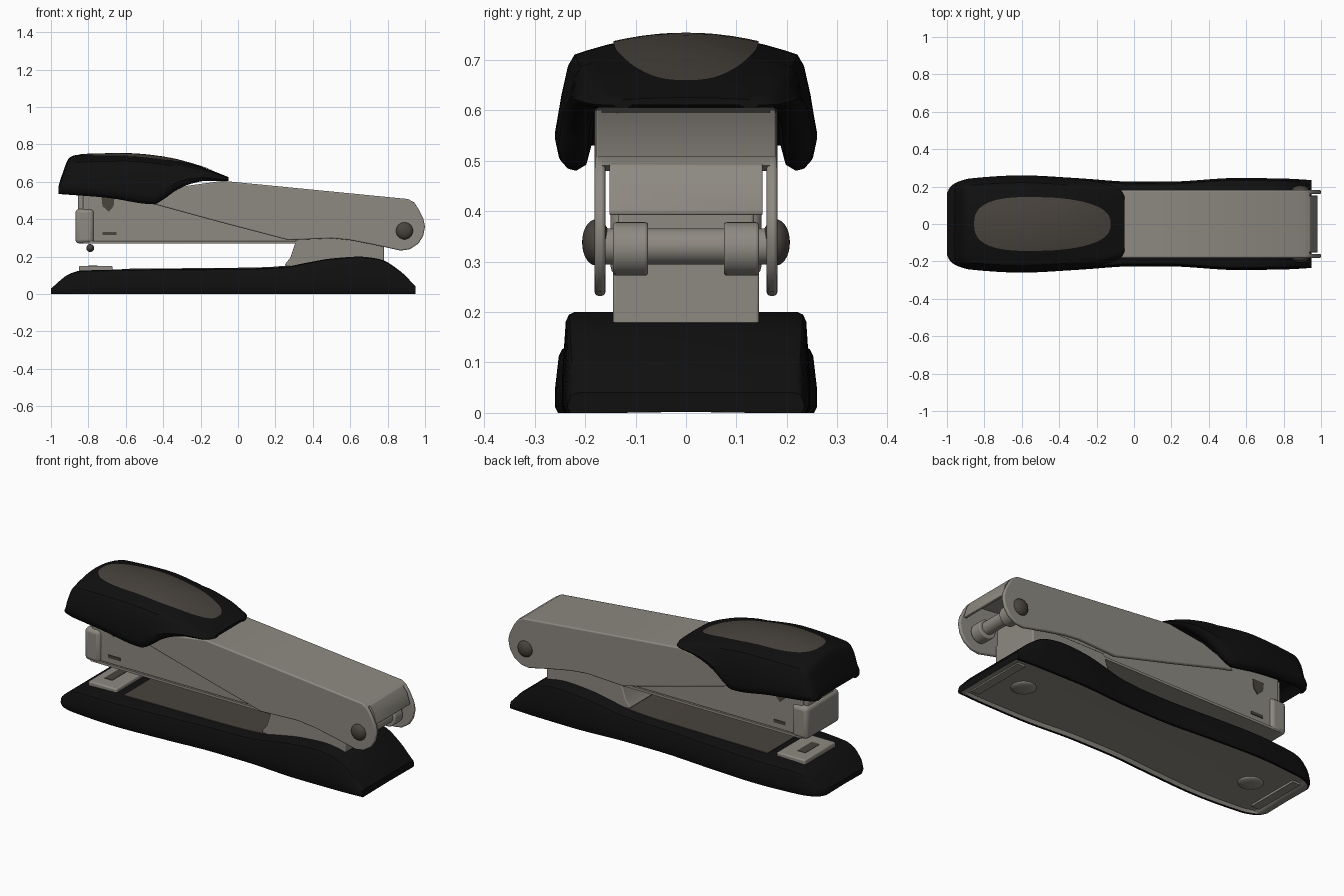
import bpy, bmesh, math
from mathutils import Vector

if "Cube" in bpy.data.objects:
    bpy.data.objects.remove(bpy.data.objects["Cube"])


def material(name, rgb):
    m = bpy.data.materials.new(name)
    m.diffuse_color = (*rgb, 1)
    m.use_nodes = True
    m.node_tree.nodes["Principled BSDF"].inputs["Base Color"].default_value = m.diffuse_color
    return m


BLACK = material("black plastic", (0.005, 0.005, 0.005))
GREY = material("warm grey metal", (0.27, 0.253, 0.222))
DARK = material("dark taupe", (0.065, 0.056, 0.046))


def finish(name, bm, mats, bevel=0, angle=35):
    bmesh.ops.recalc_face_normals(bm, faces=bm.faces)
    me = bpy.data.meshes.new(name)
    bm.to_mesh(me)
    bm.free()
    ob = bpy.data.objects.new(name, me)
    bpy.context.collection.objects.link(ob)
    for m in mats:
        me.materials.append(m)
    if bevel:
        mod = ob.modifiers.new("bevel", "BEVEL")
        mod.width, mod.segments, mod.limit_method = bevel, 3, "ANGLE"
    bpy.ops.object.select_all(action="DESELECT")
    ob.select_set(True)
    bpy.context.view_layer.objects.active = ob
    bpy.ops.object.shade_smooth_by_angle(angle=math.radians(angle))
    return ob


def curve(points):
    """Monotone smooth interpolation through (x, value) points."""
    d = [(b[1] - a[1]) / (b[0] - a[0]) for a, b in zip(points, points[1:])]
    m = [d[0]] + [2 * a * b / (a + b) if a * b > 0 else 0 for a, b in zip(d, d[1:])] + [d[-1]]

    def f(x):
        x = min(max(x, points[0][0]), points[-1][0])
        i = max(j for j in range(len(d)) if points[j][0] <= x)
        (x0, v0), (x1, v1) = points[i], points[i + 1]
        h = x1 - x0
        t = (x - x0) / h
        return (v0 * (1 + 2 * t) * (1 - t) ** 2 + h * m[i] * t * (1 - t) ** 2
                + v1 * t * t * (3 - 2 * t) + h * m[i + 1] * t * t * (t - 1))
    return f


def loft(name, xs, half_section, mats, mat_rule=lambda f: 0, angle=35):
    """Skin mirrored half sections (y, z) along x."""
    bm = bmesh.new()
    rings = []
    for x in xs:
        half = half_section(x)
        ring = half + [(-y, z) for y, z in half[-2:0:-1]]
        rings.append([bm.verts.new((x, y, z)) for y, z in ring])
    n = len(rings[0])
    for a, b in zip(rings, rings[1:]):
        for i in range(n):
            f = bm.faces.new((a[i], a[(i + 1) % n], b[(i + 1) % n], b[i]))
            f.material_index = mat_rule(i)
    bm.faces.new(rings[0])
    bm.faces.new(rings[-1])
    return finish(name, bm, mats, angle=angle)


def prism(name, profile, y0, y1, mat, bevel=0):
    """Extrude an (x, z) outline from y0 to y1."""
    bm = bmesh.new()
    a = [bm.verts.new((x, y0, z)) for x, z in profile]
    b = [bm.verts.new((x, y1, z)) for x, z in profile]
    bm.faces.new(a)
    bm.faces.new(b)
    n = len(a)
    for i in range(n):
        bm.faces.new((a[i], a[(i + 1) % n], b[(i + 1) % n], b[i]))
    return finish(name, bm, [mat], bevel)


def box(name, x, y, z, mat, bevel=0):
    return prism(name, [(x[0], z[0]), (x[1], z[0]), (x[1], z[1]), (x[0], z[1])], y[0], y[1], mat, bevel)


def pin(name, x, z, y0, y1, r, mat, bevel=0):
    pts = [(x + r * math.cos(i * math.pi / 16), z + r * math.sin(i * math.pi / 16)) for i in range(32)]
    return prism(name, pts, y0, y1, mat, bevel)


def dome(name, centre, scale, mat):
    bm = bmesh.new()
    bmesh.ops.create_uvsphere(bm, u_segments=28, v_segments=14, radius=1)
    for v in bm.verts:
        v.co = Vector(centre) + Vector([c * s for c, s in zip(v.co, scale)])
    return finish(name, bm, [mat], angle=60)


def stations(keys, n=5):
    return [a + (b - a) * i / n for a, b in zip(keys, keys[1:]) for i in range(n)] + [keys[-1]]


# base: black shell with a shallow grey underside
base_w = curve([(-1, .165), (-.985, .195), (-.95, .222), (-.88, .242), (-.6, .26), (-.3, .245), (0, .226),
                (.2, .227), (.55, .246), (.8, .243), (.95, .235)])
base_z = curve([(-1, .03), (-.9, .108), (-.84, .125), (-.6, .131), (.1, .138), (.25, .146), (.37, .168),
                (.5, .19), (.65, .2), (.76, .186), (.87, .12), (.95, .04)])
hollow = curve([(-1, .0), (-.97, .002), (-.94, .014), (0, .02), (.9, .014), (.93, .002), (.95, .0)])


def base_section(x):
    w, z, h = base_w(x), base_z(x), hollow(x)
    k = min(1, z / .12)
    return [(0, z), (w * .9, z), (w * .945, z - .005 * k), (w * .97, z - .018 * k), (w, z * .35), (w, .012),
            (w - .006, 0), (w - .02, 0), (w - .03, h), (0, h + .002)]


loft("base", stations([-1, -.985, -.95, -.9, -.84, -.6, -.3, .1, .25, .37, .5, .65, .76, .87, .95]),
     base_section, [BLACK, GREY], lambda i: 1 if 7 <= i <= 10 else 0)

# underside feet and end bars
for side, x in (("front", -.76), ("rear", .72)):
    dome(side + "_foot", (x, 0, .018), (.065, .065, .016), GREY)
box("front_end_bar", (-.95, -.9), (-.16, .16), (.004, .03), GREY)
box("rear_end_bar", (.86, .91), (-.18, .18), (.004, .03), GREY)

# base inlay, anvil and anvil slot
xs = [-.62 + i * .1 for i in range(10)]
prism("base_inlay", [(-.62, .125), (.28, .125)] + [(x, base_z(x) + .004) for x in reversed(xs)], -.15, .15, DARK)
box("anvil", (-.85, -.67), (-.14, .14), (.11, .15), GREY, .008)
box("anvil_slot", (-.8, -.75), (-.065, .065), (.148, .152), DARK)

# stand joining base and magazine
prism("stand", [(.25, .158), (.28, .195), (.315, .3), (.78, .3), (.78, .12), (.3, .12)], -.145, .145, GREY, .006)

# magazine with flange, front collar and small side details
prism("magazine", [(-.83, .28), (.78, .28), (.78, .4), (.2, .5), (-.3, .56), (-.83, .59)], -.135, .135, GREY, .008)
box("magazine_flange", (-.83, .32), (-.145, .145), (.27, .284), GREY)
box("front_collar", (-.87, -.77), (-.15, .15), (.27, .455), GREY, .022)
box("collar_neck", (-.855, -.75), (-.12, .12), (.44, .59), GREY, .01)
dome("lower_pin", (-.79, 0, .246), (.021, .03, .021), DARK)
for s in (-1, 1):
    side = "near" if s < 0 else "far"
    y = sorted((s * .13, s * .139))
    box(side + "_slot", (-.725, -.65), y, (.315, .332), DARK)
    prism(side + "_notch", [(-.73, .52), (-.725, .47), (-.69, .44), (-.665, .47), (-.66, .52)], y[0], y[1], DARK)

# arm cover: two side walls, top plate and curved back plate
wall = [(-.5, .49), (-.44, .478), (-.1, .385), (.27, .288), (.5, .298), (.6, .288), (.72, .265), (.87, .232),
        (.92, .24), (.965, .27), (.99, .31), (1, .36), (.992, .4), (.965, .455), (.94, .49), (.91, .508),
        (-.08, .605), (-.3, .575), (-.45, .52)]
for s in (-1, 1):
    prism("cover_wall_near" if s < 0 else "cover_wall_far", wall, *sorted((s * .16, s * .181)), GREY, .007)
prism("cover_top", [(-.45, .54), (-.08, .605), (.91, .508), (.94, .49), (.92, .48), (.88, .49), (-.08, .585), (-.45, .52)],
      -.173, .173, GREY)
prism("cover_back", [(.9, .507), (.94, .492), (.965, .455), (.982, .4), (.98, .392), (.965, .392), (.945, .45),
                     (.92, .475), (.89, .485)], -.152, .152, GREY, .003)

# hinge shaft, collars and rivet heads
pin("hinge_shaft", .89, .33, -.17, .17, .036, GREY)
for s in (-1, 1):
    side = "near" if s < 0 else "far"
    pin(side + "_hinge_collar", .89, .325, *sorted((s * .075, s * .145)), .053, GREY, .006)
    dome(side + "_rivet", (.89, s * .178, .338), (.046, .028, .046), DARK)

# cap: black hand grip
cap_w = curve([(-.96, .195), (-.94, .222), (-.88, .243), (-.6, .26), (-.4, .25), (-.2, .225), (-.1, .198),
               (-.07, .18), (-.05, .145)])
cap_t = curve([(-.96, .575), (-.945, .625), (-.9, .73), (-.86, .744), (-.6, .75), (-.4, .732), (-.2, .682), (-.05, .625)])
cap_b = curve([(-.96, .535), (-.7, .515), (-.45, .48), (-.4, .505), (-.33, .555), (-.25, .59), (-.17, .605), (-.05, .605)])


def cap_height(x, u):
    k = min(1, (cap_t(x) - cap_b(x)) / .2)
    return cap_t(x) - .055 * u * u * k


def cap_section(x):
    w, t, b = cap_w(x), cap_t(x), cap_b(x)
    k = min(1, (t - b) / .2)
    top = [(w * u, cap_height(x, u)) for u in (0, .2, .4, .6, .75, .85)]
    return top + [(w * .9, t - .062 * k), (w * .95, t - .12 * k), (w, b + .05 * k), (w * .975, b + .02 * k),
                  (w * .92, b + .004 * k), (w * .86, b), (w * .78, b + .012 * k), (w * .74, b + .05 * k), (0, b + .05 * k)]


loft("cap", stations([-.96, -.945, -.9, -.86, -.6, -.45, -.4, -.33, -.25, -.17, -.1, -.07, -.05]),
     cap_section, [BLACK], angle=40)

# cap inlay: thin rounded pad following the cap top
bm = bmesh.new()
rings = []
for r in (.05, .25, .45, .65, .85, 1):
    ring = []
    for i in range(56):
        a = i * math.tau / 56
        c, s = math.cos(a), math.sin(a)
        x = -.49 + r * .365 * math.copysign(abs(c) ** .8, c)
        y = r * .143 * math.copysign(abs(s) ** .75, s) * (1 - .12 * c)
        ring.append(bm.verts.new((x, y, cap_height(x, abs(y) / cap_w(x)) + .004)))
    rings.append(ring)
bm.faces.new(rings[0])
for a, b in zip(rings, rings[1:]):
    for i in range(56):
        bm.faces.new((a[i], a[(i + 1) % 56], b[(i + 1) % 56], b[i]))
pad = finish("cap_inlay", bm, [DARK])
if pad.data.polygons[0].normal.z < 0:
    pad.data.flip_normals()
